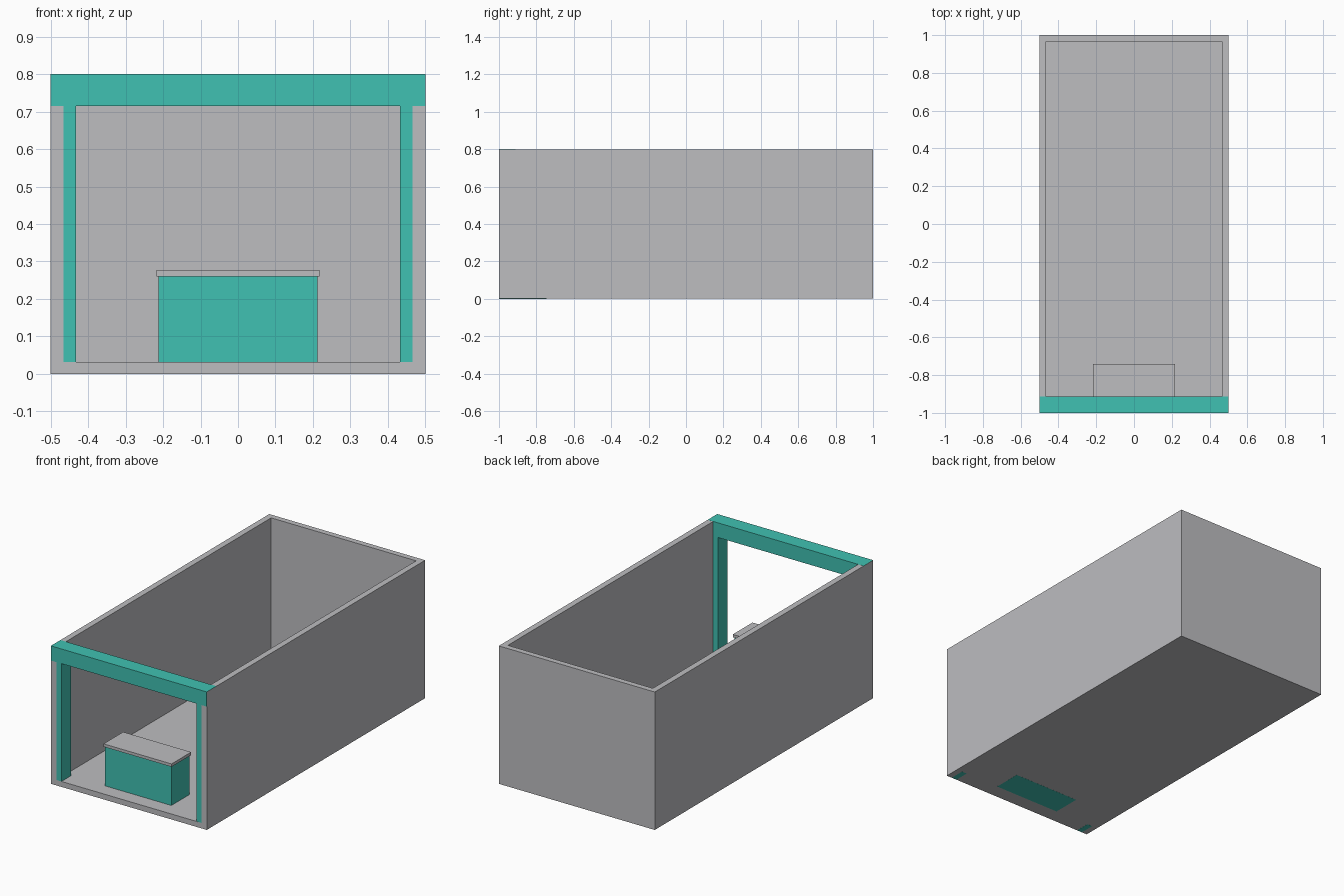
import bpy

if "Cube" in bpy.data.objects:
    bpy.data.objects.remove(bpy.data.objects["Cube"])


def material(name, rgb):
    m = bpy.data.materials.new(name)
    m.diffuse_color = (*rgb, 1.0)
    m.use_nodes = True
    m.node_tree.nodes["Principled BSDF"].inputs["Base Color"].default_value = m.diffuse_color
    return m


GREY = material("light grey", (0.51, 0.51, 0.53))
TEAL = material("teal", (0.051, 0.533, 0.445))


def box(name, lo, hi, mat):
    """Axis-aligned box between two corners."""
    bpy.ops.mesh.primitive_cube_add(size=1)
    ob = bpy.context.object
    ob.name = name
    for v in ob.data.vertices:
        v.co = [hi[i] if v.co[i] > 0 else lo[i] for i in range(3)]
    ob.data.materials.append(mat)
    return ob


# Shell: floor, two side walls and back wall, open at the front and top
# (tiny insets keep the trim faces in front of the shell faces)
shell = box("booth_shell", (-0.5, -0.9996, 0.0004), (0.5, 1.0, 0.7996), GREY)
cutter = box("shell_cutter", (-0.465, -1.2, 0.032), (0.465, 0.967, 1.0), GREY)
cut = shell.modifiers.new("hollow", 'BOOLEAN')
cut.operation = 'DIFFERENCE'
cut.solver = 'EXACT'
cut.object = cutter
bpy.context.view_layer.objects.active = shell
bpy.ops.object.modifier_apply(modifier=cut.name)
bpy.data.objects.remove(cutter)

# Front frame: header beam across the top and a post inside each wall
box("header_beam", (-0.4996, -1.0, 0.715), (0.4996, -0.912, 0.8), TEAL)
for side, x0, x1 in (("left", -0.465, -0.432), ("right", 0.432, 0.465)):
    box(side + "_post", (x0, -0.9992, 0.0), (x1, -0.912, 0.715), TEAL)

# Counter with a thin overhanging top
box("counter_base", (-0.212, -0.913, 0.0), (0.212, -0.747, 0.26), TEAL)
box("counter_top", (-0.218, -0.92, 0.26), (0.218, -0.74, 0.277), GREY)
